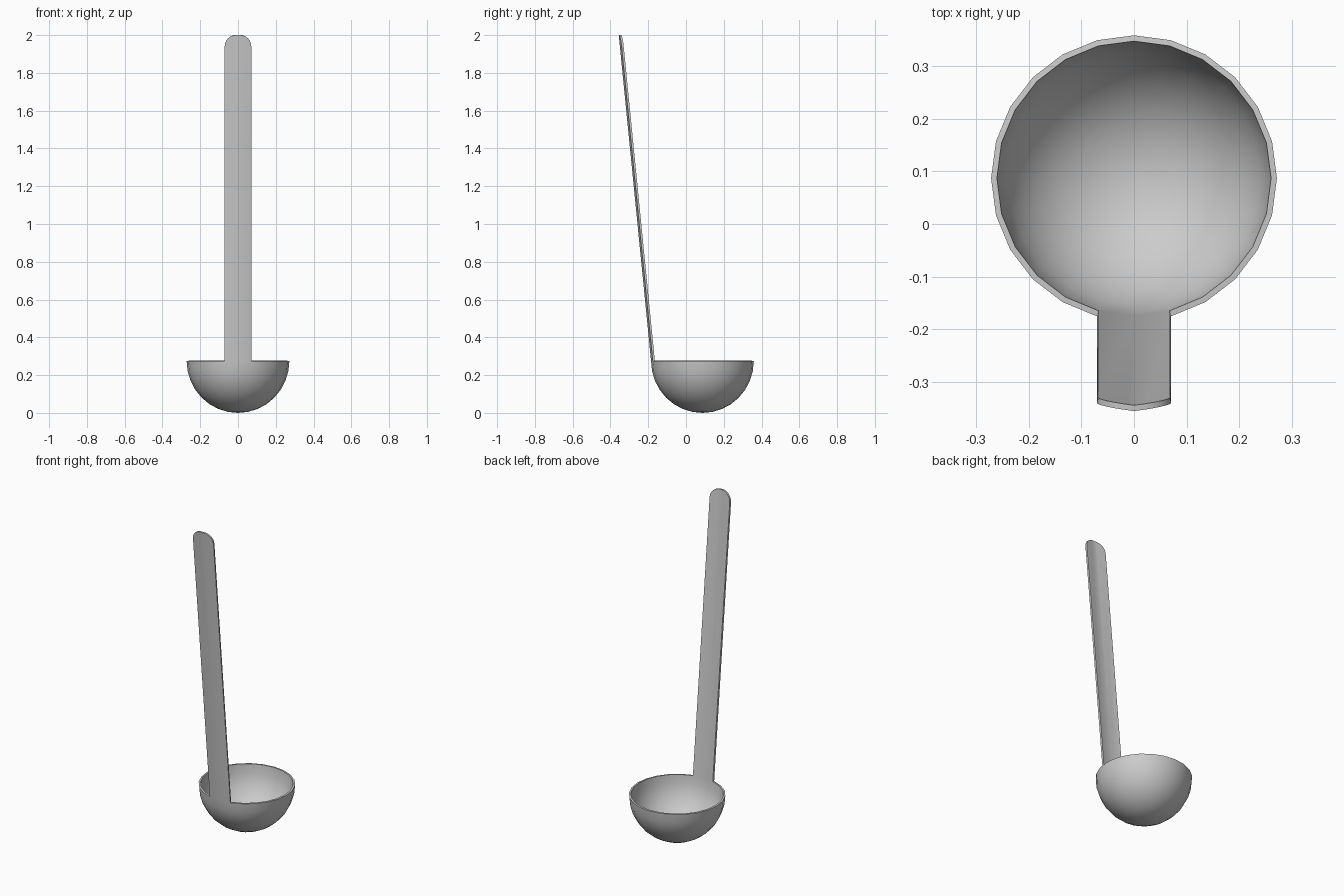
import bpy, bmesh
from mathutils import Vector

if "Cube" in bpy.data.objects:
    bpy.data.objects.remove(bpy.data.objects["Cube"])

R, DEPTH, CY = 0.272, 0.275, 0.087      # bowl radius, depth, centre y
TOP_Z, LEAN = 2.0, -0.171               # handle top and its backward lean

bm = bmesh.new()

# Bowl: lower half of a sphere
bmesh.ops.create_uvsphere(bm, u_segments=24, v_segments=16, radius=1.0)
bmesh.ops.delete(bm, geom=[v for v in bm.verts if v.co.z > 0.001], context='VERTS')
for v in bm.verts:
    v.co = Vector((v.co.x * R, v.co.y * R + CY, (v.co.z + 1) * DEPTH))

# Handle: the two front rim edges drawn up into a shallow V strip
rim = [e for e in bm.edges if e.is_boundary
       and all(abs(v.co.x) < 0.08 and v.co.y < CY for v in e.verts)]
ext = bmesh.ops.extrude_edge_only(bm, edges=rim)['geom']
tops = [g for g in ext if isinstance(g, bmesh.types.BMVert)]
for v in tops:
    v.co += Vector((0, LEAN, TOP_Z - DEPTH))

# Rounded handle end
corners = [v for v in tops if abs(v.co.x) > 0.03]
bmesh.ops.bevel(bm, geom=corners, offset=0.06, offset_type='OFFSET',
                segments=6, profile=0.5, affect='VERTICES')
bmesh.ops.recalc_face_normals(bm, faces=bm.faces)
low = min(bm.faces, key=lambda f: f.calc_center_median().z)
if low.normal.z > 0:
    bmesh.ops.reverse_faces(bm, faces=bm.faces)

mesh = bpy.data.meshes.new("ladle")
bm.to_mesh(mesh)
bm.free()
ladle = bpy.data.objects.new("ladle", mesh)
bpy.context.collection.objects.link(ladle)

# Sheet thickness, kept inside the outer surface
sol = ladle.modifiers.new("thickness", 'SOLIDIFY')
sol.thickness = 0.011
sol.offset = -1
sol.use_even_offset = True

bpy.context.view_layer.objects.active = ladle
ladle.select_set(True)
bpy.ops.object.modifier_apply(modifier=sol.name)
bpy.ops.object.shade_smooth_by_angle(angle=0.7)
